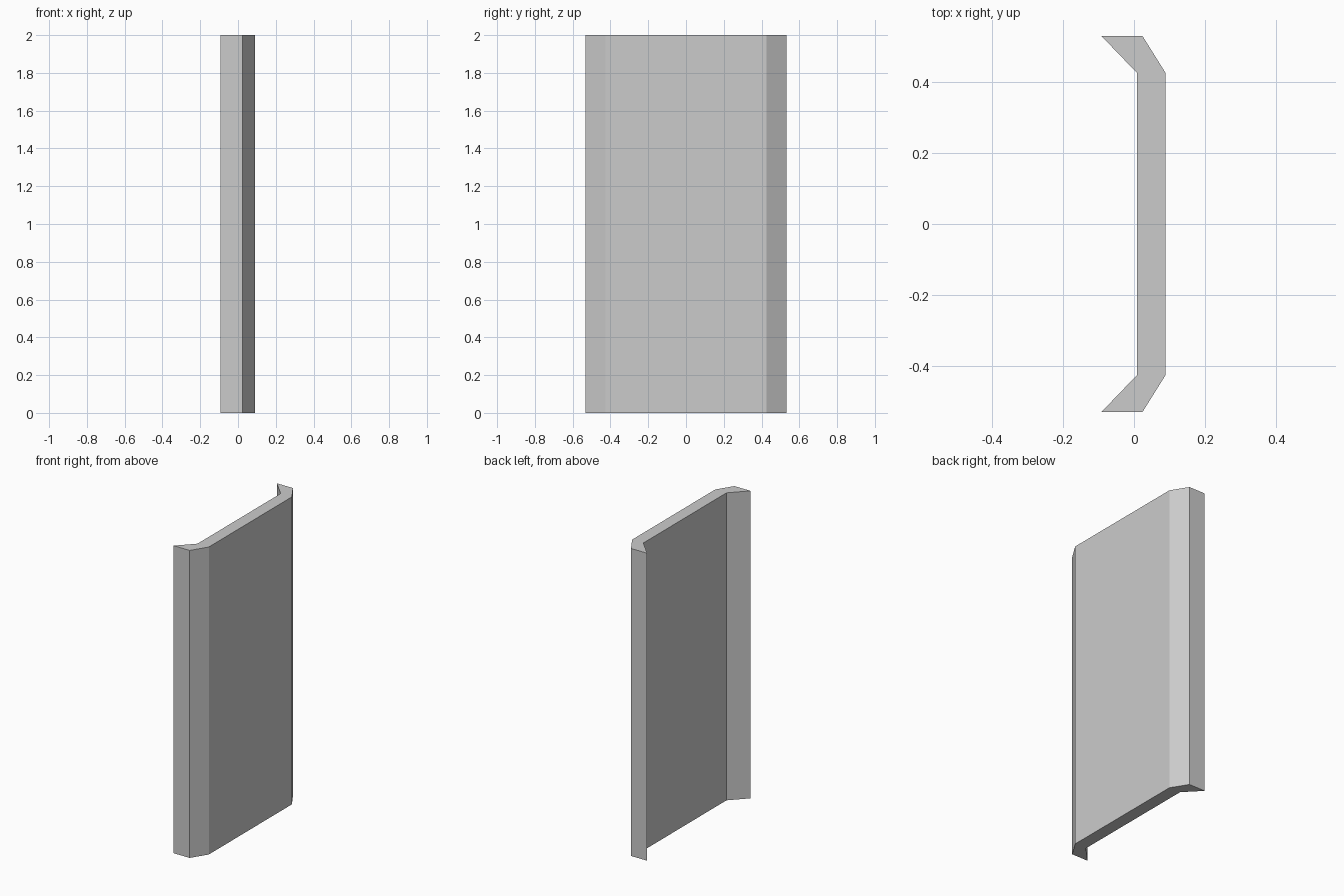
import bpy
import bmesh

if "Cube" in bpy.data.objects:
    bpy.data.objects.remove(bpy.data.objects["Cube"])

HEIGHT = 2.0

# Half of the plan outline (y > 0), from the inner face round to the outer face
half = [(0.008, 0.427), (-0.092, 0.531), (0.024, 0.531), (0.089, 0.427)]
# Mirror across y = 0 to close the outline
outline = half + [(x, -y) for x, y in reversed(half)]

# Panel with flared edges: extrude the outline upwards
bm = bmesh.new()
base = bm.faces.new([bm.verts.new((x, y, 0)) for x, y in outline])
result = bmesh.ops.extrude_face_region(bm, geom=[base], use_keep_orig=True)
top = [v for v in result["geom"] if isinstance(v, bmesh.types.BMVert)]
bmesh.ops.translate(bm, verts=top, vec=(0, 0, HEIGHT))
bmesh.ops.recalc_face_normals(bm, faces=bm.faces)

mesh = bpy.data.meshes.new("flanged_panel")
bm.to_mesh(mesh)
bm.free()
panel = bpy.data.objects.new("flanged_panel", mesh)
bpy.context.collection.objects.link(panel)
